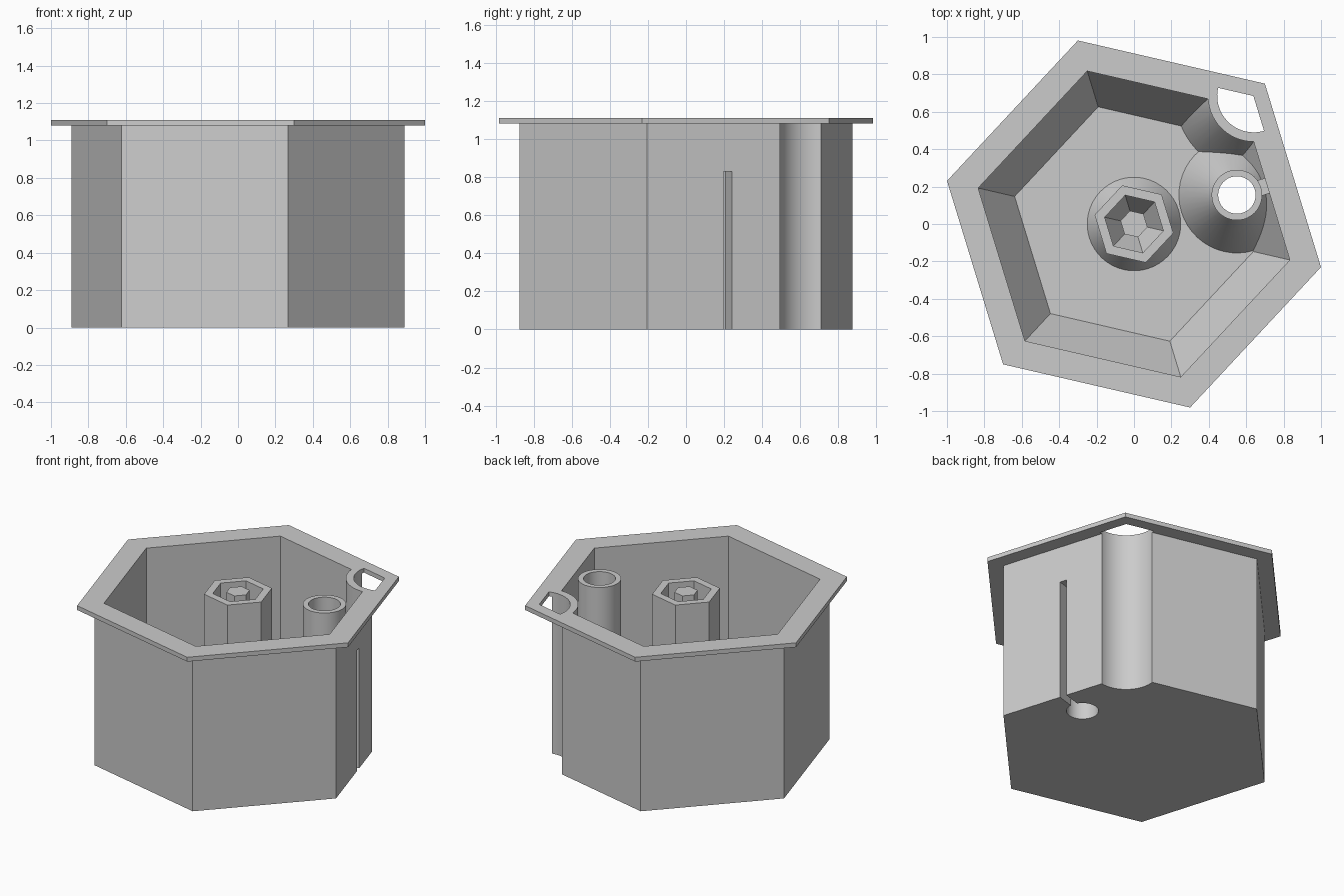
import bpy
from math import cos, sin, tau, radians

if "Cube" in bpy.data.objects:
    bpy.data.objects.remove(bpy.data.objects["Cube"])

grey = bpy.data.materials.new("plain_grey")
grey.use_nodes = True
colour = (0.6, 0.6, 0.6, 1)
grey.diffuse_color = colour
grey.node_tree.nodes["Principled BSDF"].inputs["Base Color"].default_value = colour

TURN = radians(-13)      # rotation of every hexagon
WALL = radians(17)       # direction of the slotted wall
FLOOR, SLOPE, RIM_LOW, RIM = 0.05, 0.35, 1.08, 1.11
TUBE, CORNER = (0.55, 0.155), (0.64, 0.685)


def stack(name, sections, sides=6, centre=(0, 0), turn=TURN):
    """Closed solid through regular polygons given as (radius, height)."""
    verts, faces = [], []
    for r, z in sections:
        for i in range(sides):
            a = turn + tau * i / sides
            verts.append((centre[0] + r * cos(a), centre[1] + r * sin(a), z))
    for k in range(len(sections) - 1):
        for i in range(sides):
            j, b = (i + 1) % sides, k * sides
            faces.append((b + i, b + j, b + sides + j, b + sides + i))
    faces.append(tuple(reversed(range(sides))))
    faces.append(tuple(range(len(verts) - sides, len(verts))))
    mesh = bpy.data.meshes.new(name)
    mesh.from_pydata(verts, [], faces)
    mesh.materials.append(grey)
    ob = bpy.data.objects.new(name, mesh)
    bpy.context.collection.objects.link(ob)
    return ob


def bar(name, start, end, width, low, high):
    """Upright slab running out from the tube towards the slotted wall."""
    ob = stack(name, [(0.5 ** 0.5, -0.5), (0.5 ** 0.5, 0.5)], 4, turn=tau / 8)
    mid = (start + end) / 2
    for v in ob.data.vertices:
        u, w = mid + v.co.x * (end - start), v.co.y * width
        v.co = (TUBE[0] + u * cos(WALL) - w * sin(WALL),
                TUBE[1] + u * sin(WALL) + w * cos(WALL),
                (low + high) / 2 + v.co.z * (high - low))
    return ob


def combine(ob, other, operation):
    """Apply one boolean, leaving the other object in place."""
    mod = ob.modifiers.new("combine", 'BOOLEAN')
    mod.operation, mod.object, mod.solver = operation, other, 'EXACT'
    bpy.context.view_layer.update()
    graph = bpy.context.evaluated_depsgraph_get()
    mesh = bpy.data.meshes.new_from_object(ob.evaluated_get(graph))
    ob.modifiers.clear()
    ob.data = mesh


# Cutters
cavity = stack("cavity_cutter", [(0.655, FLOOR), (0.855, SLOPE), (0.855, 1.3)])
post = stack("corner_post_cutter",
             [(0.42, 0), (0.42, FLOOR), (0.245, SLOPE), (0.245, 1.4)], 64, CORNER)
combine(cavity, post, 'DIFFERENCE')
notch = stack("corner_notch_cutter", [(0.195, -0.1), (0.195, 1.3)], 64, CORNER)
notch_limit = stack("notch_limit", [(0.936, -0.2), (0.936, 1.4)])
combine(notch, notch_limit, 'INTERSECT')
bore = stack("tube_bore_cutter", [(0.1, -0.1), (0.1, 1.3)], 48, TUBE)
slot = bar("wall_slot_cutter", 0, 0.4, 0.047, -0.1, 0.83)
inside = stack("inside_limit", [(0.89, -0.1), (0.89, 1.3)])

# Hexagonal shell with its flange
shell = stack("shell", [(0.914, 0), (0.914, RIM_LOW), (1.026, RIM_LOW), (1.026, RIM)])
for cutter in (cavity, notch, bore, slot):
    combine(shell, cutter, 'DIFFERENCE')

# Open tube with a flared foot, and the rib tying it to the wall
tube = stack("tube", [(0.31, 0.02), (0.31, FLOOR), (0.135, SLOPE), (0.135, RIM)], 48, TUBE)
rib = bar("tube_rib", 0.115, 0.35, 0.085, 0.02, 0.87)
for part in (tube, rib):
    combine(part, inside, 'INTERSECT')
    for cutter in (bore, slot):
        combine(part, cutter, 'DIFFERENCE')

# Central hexagonal socket, its flared foot and the peg inside
socket = stack("centre_socket", [(0.216, 0.02), (0.216, RIM)])
pocket = stack("pocket_cutter", [(0.074, 0.7), (0.161, 0.85), (0.161, 1.3)])
combine(socket, pocket, 'DIFFERENCE')
foot = stack("socket_foot", [(0.25, 0.02), (0.25, FLOOR), (0.18, 0.17)], 48)
peg = stack("centre_peg", [(0.074, 0.6), (0.074, RIM)])

for helper in (cavity, post, notch, notch_limit, bore, slot, inside, pocket):
    bpy.data.objects.remove(helper)

# Smooth the round walls and keep the corners sharp
bpy.ops.object.select_all(action='DESELECT')
for part in (shell, tube, rib, socket, foot, peg):
    part.select_set(True)
bpy.context.view_layer.objects.active = shell
bpy.ops.object.shade_smooth_by_angle(angle=radians(25))
